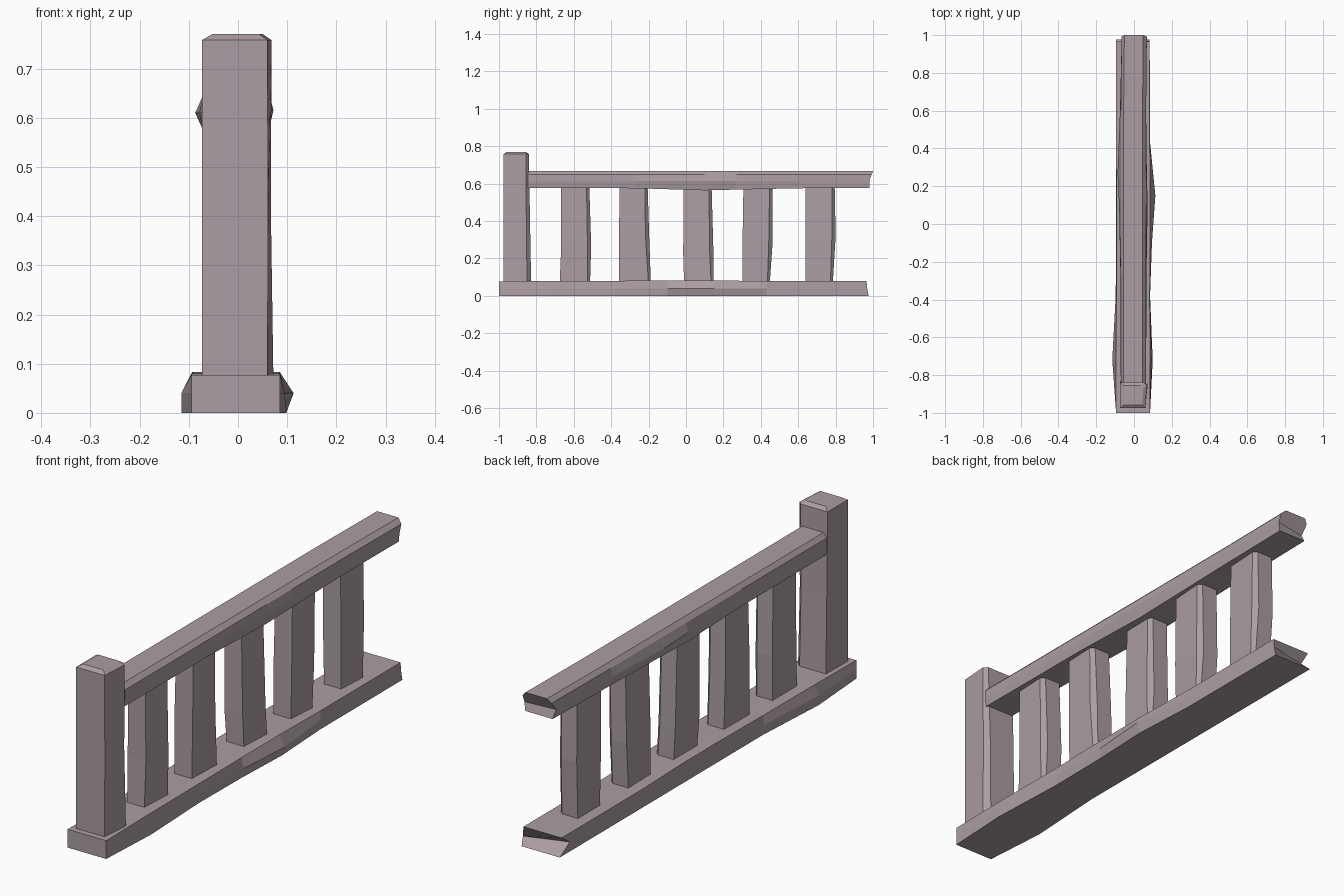
import bpy, bmesh

# Mauve-grey weathered wood
wood = bpy.data.materials.new("weathered_wood")
wood.diffuse_color = (0.41, 0.34, 0.37, 1)


def loft(name, rings, notched=False):
    """Skin a list of equal-length closed rings and cap both ends."""
    bm = bmesh.new()
    vs = [[bm.verts.new(p) for p in r] for r in rings]
    n = len(vs[0])
    for a, b in zip(vs, vs[1:]):
        for i in range(n):
            j = (i + 1) % n
            bm.faces.new((a[i], a[j], b[j], b[i]))
    bm.faces.new(vs[0])
    e = vs[-1]
    if notched:  # split the end cap at mid height so it forms a V
        bm.faces.new((e[0], e[1], e[2], e[-1]))
        bm.faces.new(e[2:])
    else:
        bm.faces.new(e)
    bmesh.ops.recalc_face_normals(bm, faces=bm.faces)
    me = bpy.data.meshes.new(name)
    bm.to_mesh(me)
    bm.free()
    me.materials.append(wood)
    ob = bpy.data.objects.new(name, me)
    bpy.context.collection.objects.link(ob)
    return ob


def base_ring(y, bl, br, mr, tr, tl, ml, top=0.08, dy=(0, 0, 0, 0)):
    return [(bl, y + dy[0], 0), (br, y + dy[0], 0), (mr, y + dy[1], 0.04),
            (tr, y + dy[3], top), (tl, y + dy[3], top), (ml, y + dy[2], 0.04)]


def rail_ring(y, left, right, bottom=0.577, shift=0, dy=(0, 0, 0, 0, 0)):
    # dy: bottom, right middle, left middle, shoulder, top
    pts = [(-0.068, bottom, 0), (0.06, bottom, 0), (right, 0.615, 1),
           (0.064, 0.648, 3), (0.045, 0.667, 4), (-0.055, 0.667, 4),
           (-0.07, 0.648, 3), (left, 0.61, 2)]
    return [(x + shift, y + dy[k], z) for x, z, k in pts]


def upright_ring(z, x0, x1, y0, y1, c, f=0.007):
    # rectangle, right face slightly splayed, rear right corner cut off
    return [(x0, y0, z), (x1 - f, y0, z), (x1, y1 - c, z),
            (x1 - c, y1, z), (x0, y1, z)]


# Worn bottom beam with a split end
loft("bottom_beam", [
    base_ring(-1.0, -0.095, 0.085, 0.085, 0.085, -0.095, -0.095, 0.077),
    base_ring(-0.72, -0.115, 0.099, 0.095, 0.085, -0.095, -0.115),
    base_ring(-0.38, -0.095, 0.085, 0.085, 0.083, -0.093, -0.097),
    base_ring(-0.1, -0.095, 0.088, 0.095, 0.085, -0.093, -0.095, 0.083),
    base_ring(0.15, -0.095, 0.098, 0.113, 0.085, -0.093, -0.095, 0.083),
    base_ring(0.43, -0.095, 0.083, 0.085, 0.083, -0.095, -0.095, 0.078),
    base_ring(0.965, -0.095, 0.083, 0.083, 0.083, -0.095, -0.095, 0.078,
              (0.012, 0.004, -0.055, 0)),
], True)

# Worn handrail with a split end
loft("handrail", [
    rail_ring(-0.845, -0.07, 0.064),
    rail_ring(-0.27, -0.072, 0.066, 0.575),
    rail_ring(0.1, -0.079, 0.072, 0.564),
    rail_ring(0.27, -0.087, 0.068, 0.568),
    rail_ring(0.6, -0.074, 0.064, 0.575),
    rail_ring(0.98, -0.07, 0.064, 0.577, 0.004, (0, 0, -0.02, 0.012, 0.02)),
], True)

# End post with a chamfered cap
loft("end_post", [
    upright_ring(0.07, -0.073, 0.072, -0.975, -0.828, 0.022, 0.012),
    upright_ring(0.4, -0.073, 0.067, -0.975, -0.834, 0.02, 0.006),
    upright_ring(0.758, -0.073, 0.068, -0.975, -0.84, 0.015, 0.008),
    upright_ring(0.77, -0.052, 0.05, -0.958, -0.856, 0.012),
])

# Balusters: y range at bottom, belly, top, and a sideways lean
balusters = [
    ((-0.675, -0.513), (-0.667, -0.507), (-0.667, -0.517), 0.0),
    ((-0.358, -0.188), (-0.358, -0.197), (-0.355, -0.205), 0.004),
    ((-0.01, 0.147), (-0.015, 0.147), (-0.013, 0.137), -0.01),
    ((0.302, 0.448), (0.302, 0.462), (0.307, 0.462), 0.004),
    ((0.638, 0.785), (0.638, 0.8), (0.638, 0.795), -0.004),
]
for i, (lo, mid, hi, lean) in enumerate(balusters, 1):
    loft(f"baluster_{i}", [
        upright_ring(0.07, -0.045, 0.042, *lo, 0.013),
        upright_ring(0.22 + 0.05 * (i % 3), -0.048 + lean / 2, 0.044 + lean / 2, *mid, 0.02),
        upright_ring(0.585, -0.045 + lean, 0.042 + lean, *hi, 0.015),
    ])
